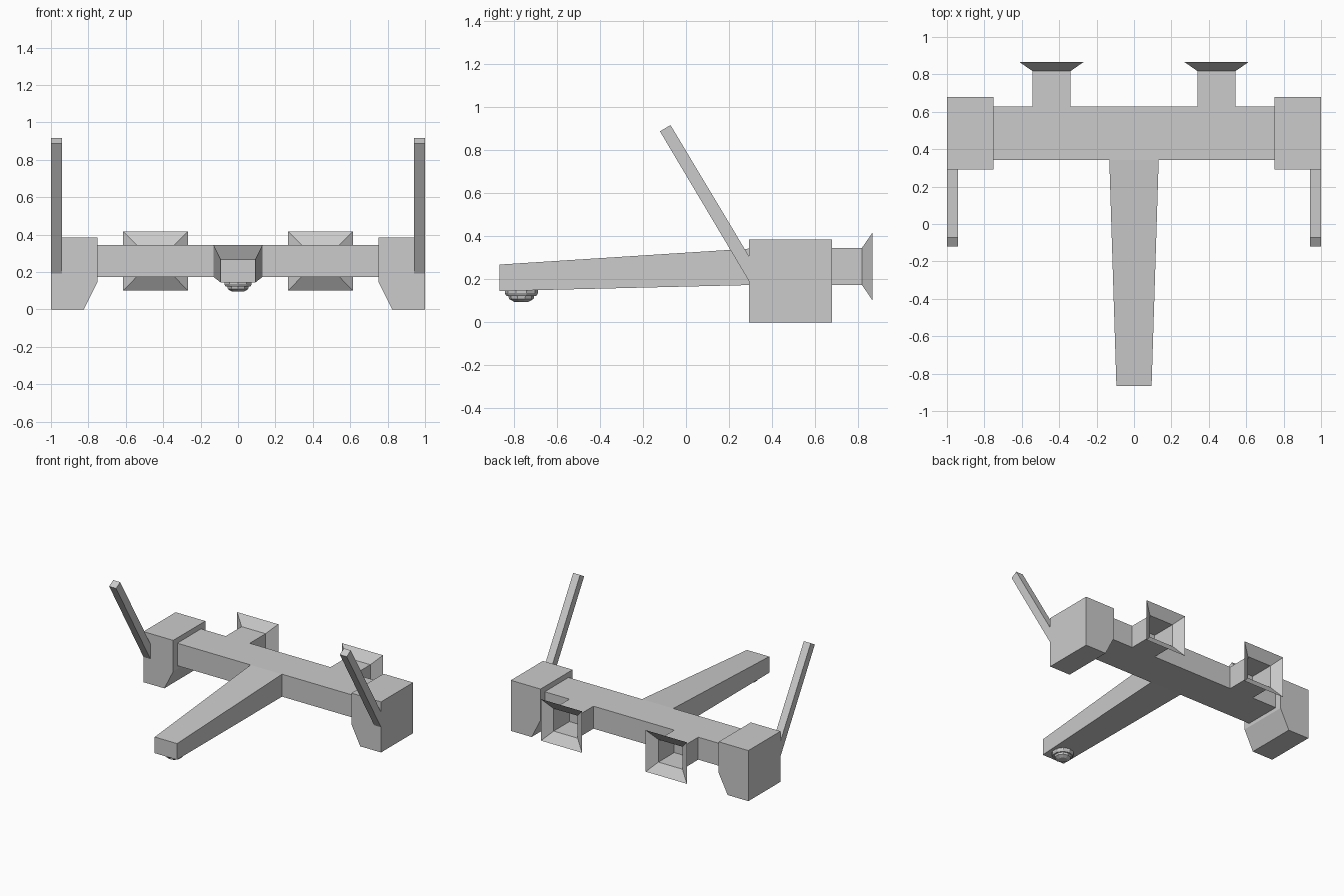
import bpy, bmesh, math

if "Cube" in bpy.data.objects:
    bpy.data.objects.remove(bpy.data.objects["Cube"])


def finish(name, bm, recalc=True):
    if recalc:
        bmesh.ops.recalc_face_normals(bm, faces=bm.faces)
    me = bpy.data.meshes.new(name)
    bm.to_mesh(me)
    bm.free()
    ob = bpy.data.objects.new(name, me)
    bpy.context.collection.objects.link(ob)
    return ob


def loft(name, rings, cap_start=True, cap_end=True):
    """Skin a series of equal-length point rings."""
    bm = bmesh.new()
    loops = [[bm.verts.new(p) for p in r] for r in rings]
    n = len(loops[0])
    for a, b in zip(loops, loops[1:]):
        for i in range(n):
            j = (i + 1) % n
            bm.faces.new((a[i], a[j], b[j], b[i]))
    if cap_start:
        bm.faces.new(loops[0][::-1])
    if cap_end:
        bm.faces.new(loops[-1])
    return finish(name, bm)


def rect(y, x0, x1, z0, z1):
    return [(x0, y, z0), (x1, y, z0), (x1, y, z1), (x0, y, z1)]


BAR_F, BAR_B, BAR_LO, BAR_HI = 0.341, 0.627, 0.174, 0.345

# Crossbar and tapered forward boom
loft("crossbar", [rect(y, -0.75, 0.75, BAR_LO, BAR_HI) for y in (BAR_F, BAR_B)])
loft("boom", [rect(-0.867, -0.094, 0.094, 0.145, 0.268),
              rect(BAR_F, -0.132, 0.132, BAR_LO, BAR_HI)])

# Stepped dome turret under the boom tip
profile = [(0.077, 0.16), (0.077, 0.135), (0.070, 0.123), (0.060, 0.123),
           (0.057, 0.108), (0.033, 0.095)]
SIDES = 10
loft("turret", [[(r * math.sin(2 * math.pi * i / SIDES),
                  -0.765 + r * math.cos(2 * math.pi * i / SIDES), z)
                 for i in range(SIDES)] for r, z in profile])

pod = [(0.75, 0.385), (1, 0.385), (1, 0), (0.825, 0), (0.75, 0.148)]
blade = [(0.292, 0.192), (0.292, 0.308), (-0.072, 0.916), (-0.121, 0.887)]

for s, side in ((-1, "left"), (1, "right")):
    # Side pod with chamfered inner bottom edge
    loft("pod_" + side, [[(s * x, y, z) for x, z in pod] for y in (0.292, 0.678)])
    # Raked antenna on the pod front
    loft("antenna_" + side, [[(s * x, y, z) for y, z in blade] for x in (0.942, 1.0)])
    # Open exhaust tube with flared nozzle
    cx = s * 0.441
    loft("exhaust_" + side,
         [rect(BAR_B, cx - 0.101, cx + 0.101, BAR_LO, BAR_HI),
          rect(0.817, cx - 0.101, cx + 0.101, BAR_LO, BAR_HI),
          rect(0.867, cx - 0.173, cx + 0.173, 0.101, 0.417)],
         cap_start=False, cap_end=False)
